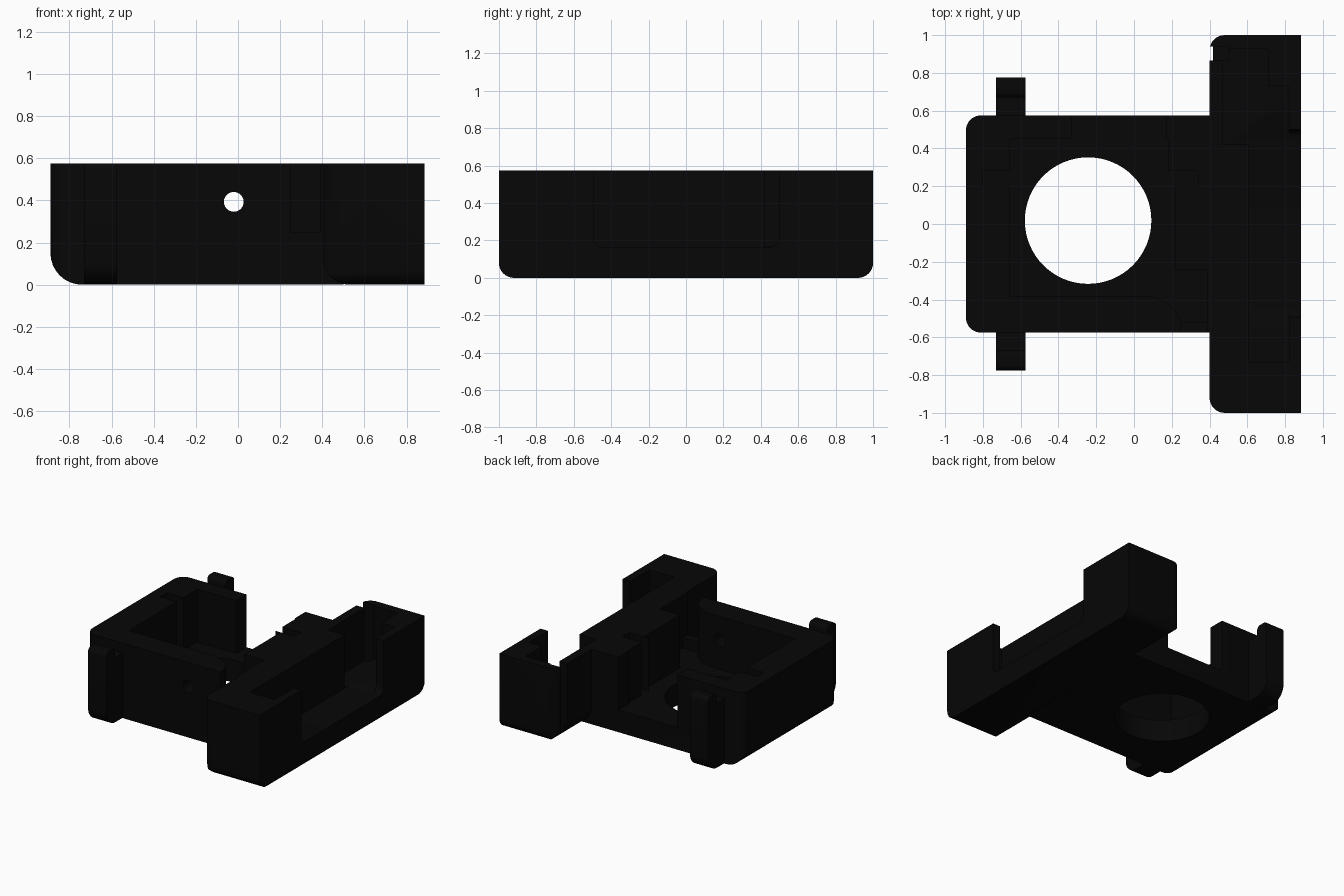
import bpy, bmesh, math
from mathutils import Vector

if "Cube" in bpy.data.objects:
    bpy.data.objects.remove(bpy.data.objects["Cube"])

plastic = bpy.data.materials.new("black_plastic")
plastic.diffuse_color = (0.002, 0.002, 0.002, 1)
plastic.use_nodes = True
plastic.node_tree.nodes["Principled BSDF"].inputs["Base Color"].default_value = plastic.diffuse_color


def rounded(corners, steps=8):
    """Turn (u, v, radius) right-angle corners into an outline with arcs."""
    out, n = [], len(corners)
    for i, (u, v, r) in enumerate(corners):
        p = Vector((u, v))
        if r == 0:
            out.append(p)
            continue
        a = (Vector(corners[i - 1][:2]) - p).normalized() * r
        b = (Vector(corners[(i + 1) % n][:2]) - p).normalized() * r
        for k in range(steps + 1):
            t = k / steps * math.pi / 2
            out.append(p + a * (1 - math.sin(t)) + b * (1 - math.cos(t)))
    return out


def prism(name, outline, axis, lo, hi):
    """Extrude a 2D outline along an axis."""
    place = {"x": lambda u, v, w: (w, u, v),
             "y": lambda u, v, w: (u, w, v),
             "z": lambda u, v, w: (u, v, w)}[axis]
    bm = bmesh.new()
    ends = [[bm.verts.new(place(u, v, w)) for u, v in outline] for w in (lo, hi)]
    n = len(outline)
    for i in range(n):
        j = (i + 1) % n
        bm.faces.new((ends[0][i], ends[0][j], ends[1][j], ends[1][i]))
    bm.faces.new(ends[0][::-1])
    bm.faces.new(ends[1])
    bmesh.ops.recalc_face_normals(bm, faces=bm.faces)
    mesh = bpy.data.meshes.new(name)
    bm.to_mesh(mesh)
    bm.free()
    ob = bpy.data.objects.new(name, mesh)
    bpy.context.collection.objects.link(ob)
    mesh.materials.append(plastic)
    return ob


def box(x0, x1, y0, y1, z0=0.17, z1=0.8):
    return prism("cutter", [(x0, y0), (x1, y0), (x1, y1), (x0, y1)], "z", z0, z1)


def circle(u, v, r, n):
    return [(u + r * math.cos(2 * math.pi * i / n),
             v + r * math.sin(2 * math.pi * i / n)) for i in range(n)]


def combine(ob, other, op):
    """Apply a boolean and remove the helper."""
    mod = ob.modifiers.new("bool", "BOOLEAN")
    mod.operation, mod.solver, mod.object = op, "EXACT", other
    bpy.context.view_layer.objects.active = ob
    bpy.ops.object.modifier_apply(modifier=mod.name)
    bpy.data.objects.remove(other, do_unlink=True)


H = 0.575

# Main tray: rounded plan, rounded lower left edge
housing = prism("housing", rounded([(-.89, -.575, .08), (.5, -.575, 0),
                                    (.5, .575, 0), (-.89, .575, .08)]), "z", 0, H)
combine(housing, prism("helper", rounded([(-.89, 0, .15), (.7, 0, 0), (.7, .7, 0),
                                          (-.89, .7, 0)]), "y", -1.2, 1.2), "INTERSECT")

# Cross bar on the right
bar = prism("bar", rounded([(.4, -1, .08), (.885, -1, 0),
                            (.885, 1, 0), (.4, 1, .08)]), "z", 0, H)
combine(bar, prism("helper", rounded([(.4, 0, .13), (1, 0, 0), (1, .7, 0),
                                      (.4, .7, 0)]), "y", -1.2, 1.2), "INTERSECT")
combine(bar, prism("helper", rounded([(-1, 0, .08), (1, 0, .08), (1, .7, 0),
                                      (-1, .7, 0)]), "x", .2, 1.1), "INTERSECT")
combine(housing, bar, "UNION")

cutters = [
    # tray cavity
    box(-.66, .18, -.38, .45),
    box(.10, .22, -.30, .20),
    # board slots in the left wall and the right block
    box(-.80, -.60, .20, .28),
    box(.10, .34, .20, .28),
    # curved wire channel leading to the front notch
    prism("cutter", [(.08, -.38), (.16, -.41), (.22, -.46), (.25, -.52),
                     (.39, -.52), (.39, -.24), (.08, -.24)], "z", .17, .8),
    # gap in the back wall and notch in the front wall
    box(-.33, .17, .40, .70),
    box(.25, .39, -.70, -.45, .25),
    # lens opening in the floor, screw hole in the front wall
    prism("cutter", circle(-.243, .018, .335, 64), "z", -.2, .4),
    prism("cutter", circle(-.02, .393, .047, 24), "y", -.8, -.3),
    # recess in the outer side of the bar
    prism("cutter", rounded([(-.495, .165, .05), (.50, .165, .05),
                             (.50, .8, 0), (-.495, .8, 0)]), "x", .61, 1.1),
    # pockets at both ends of the recess
    box(.61, .82, -.73, -.45),
    box(.47, .82, .42, .73),
    box(.47, .71, .60, .93),
    # cable slot in the inner wall of the bar
    box(.30, .418, .865, .94, -.1),
    box(.30, .50, .865, .94, .10),
]
for c in cutters:
    combine(housing, c, "DIFFERENCE")

# Hooked clips on the front and back of the tray
clips = []
for name, s in (("front_clip", -1), ("back_clip", 1)):
    outline = rounded([(s * .55, 0.004, 0), (s * .775, 0.004, .11), (s * .775, H, .03),
                       (s * .67, H, .03), (s * .67, .50, 0), (s * .55, .50, 0)])
    clips.append(prism(name, outline, "x", -.73, -.575))

# Smooth the rounded edges, keep the rest sharp
for ob in [housing] + clips:
    bpy.ops.object.select_all(action="DESELECT")
    ob.select_set(True)
    bpy.context.view_layer.objects.active = ob
    bpy.ops.object.shade_smooth_by_angle(angle=math.radians(30))
